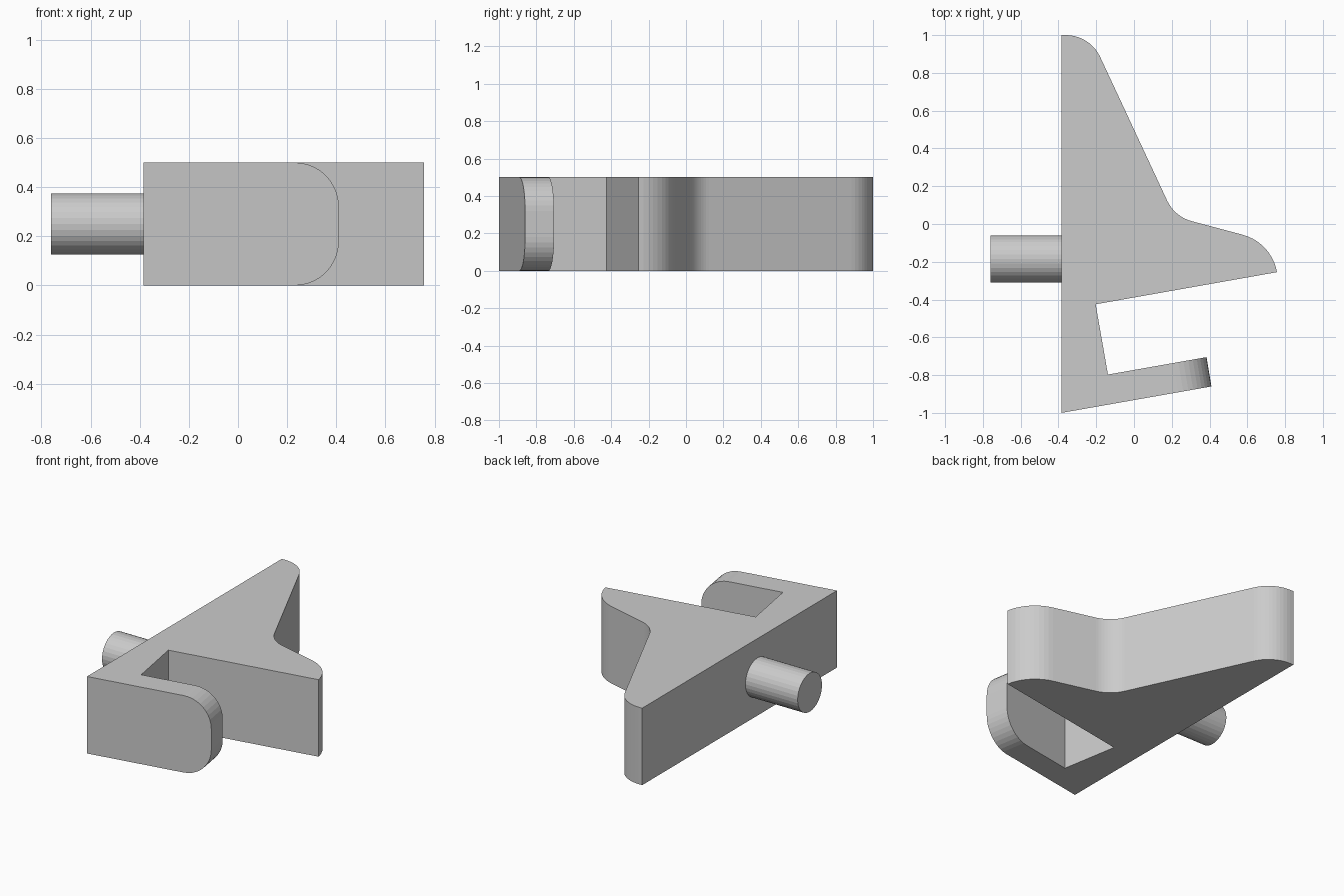
import bpy, bmesh
from math import radians, cos, sin, tan, pi
from mathutils import Vector, Matrix

if "Cube" in bpy.data.objects:
    bpy.data.objects.remove(bpy.data.objects["Cube"])

HEIGHT = 0.5


def fillet(prev, corner, nxt, radius, steps=10):
    """Points of an arc rounding a profile corner."""
    p, c, n = Vector(prev), Vector(corner), Vector(nxt)
    u, v = (p - c).normalized(), (n - c).normalized()
    half = u.angle(v) / 2
    centre = c + (u + v).normalized() * radius / sin(half)
    a, b = c + u * radius / tan(half) - centre, c + v * radius / tan(half) - centre
    sweep = a.angle_signed(b)
    return [centre + Matrix.Rotation(-sweep * i / steps, 2) @ a for i in range(steps + 1)]


def make_object(name, bm):
    bmesh.ops.recalc_face_normals(bm, faces=bm.faces)
    mesh = bpy.data.meshes.new(name)
    bm.to_mesh(mesh)
    bm.free()
    obj = bpy.data.objects.new(name, mesh)
    bpy.context.collection.objects.link(obj)
    return obj


# Bracket outline: lower arm, slot, side wing with rounded tip, tall wing
arm_outer, arm_inner = Vector((0.41, -0.86)), Vector((0.384, -0.705))
tip, tip_r = Vector((0.757, -0.255)), 0.25
tip_centre = tip - tip_r * Vector((cos(radians(10)), sin(radians(10))))
tip_arc = [tip_centre + tip_r * Vector((cos(radians(10 + 6.5 * i)), sin(radians(10 + 6.5 * i))))
           for i in range(11)]
valley, peak, top_left = (0.215, 0.039), (-0.233, 1.0), (-0.385, 1.0)
outline = [Vector((-0.385, -1.0)), arm_outer, arm_inner,
           Vector((-0.138, -0.797)), Vector((-0.203, -0.425))]
outline += tip_arc
outline += fillet(tip_arc[-1], valley, peak, 0.2)
outline += fillet(valley, peak, top_left, 0.2)
outline.append(Vector(top_left))

# Extruded bracket body
bm = bmesh.new()
base = bm.faces.new([bm.verts.new((p.x, p.y, 0)) for p in outline])
top = bmesh.ops.extrude_face_region(bm, geom=[base], use_keep_orig=True)
bmesh.ops.translate(bm, vec=(0, 0, HEIGHT),
                    verts=[g for g in top["geom"] if isinstance(g, bmesh.types.BMVert)])

# Round the arm end
ends = [e for e in bm.edges
        if {(round(v.co.x, 3), round(v.co.y, 3)) for v in e.verts} == {(0.41, -0.86), (0.384, -0.705)}]
bmesh.ops.bevel(bm, geom=ends, offset=0.18, segments=10, profile=0.5, affect='EDGES')
make_object("bracket_body", bm)

# Mounting peg on the flat back
bm = bmesh.new()
bmesh.ops.create_cone(bm, cap_ends=True, segments=32, radius1=0.125, radius2=0.125, depth=0.375,
                      matrix=Matrix.Translation((-0.5725, -0.185, 0.25)) @ Matrix.Rotation(pi / 2, 4, 'Y'))
make_object("mounting_peg", bm)
